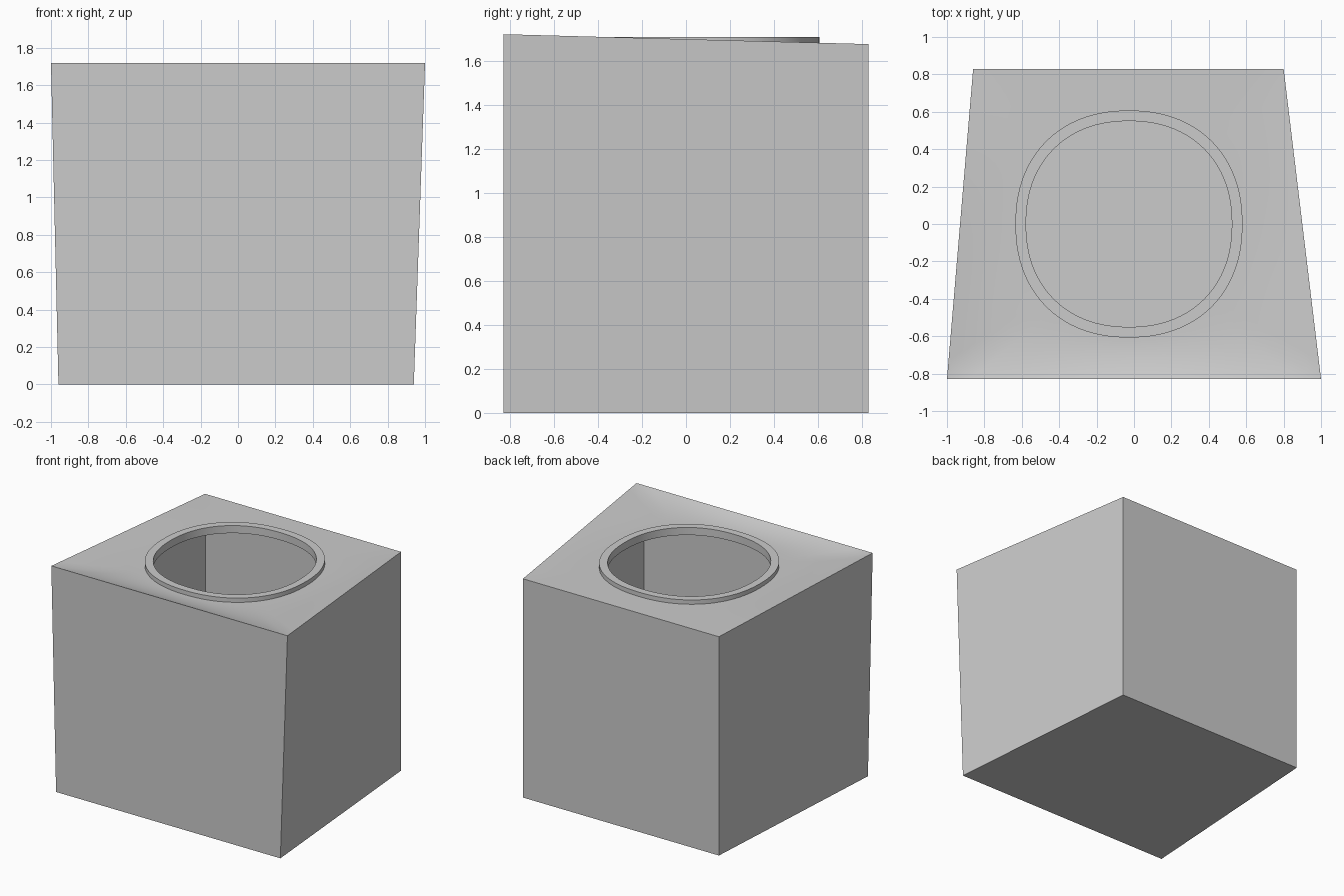
import bpy, math

cube = bpy.data.objects.get("Cube")
if cube:
    bpy.data.objects.remove(cube, do_unlink=True)

grey = bpy.data.materials.new("plain grey")
grey.use_nodes = True
colour = (0.6, 0.6, 0.6, 1)
grey.diffuse_color = colour
grey.node_tree.nodes["Principled BSDF"].inputs["Base Color"].default_value = colour

DEPTH, FRONT_Z, BACK_Z, RIM_Z = 0.83, 1.72, 1.675, 1.708
CENTRE_X = -0.027
SIDES = 96  # multiple of eight, so samples land on the box corners


def add_object(name, verts, faces, smooth=False):
    mesh = bpy.data.meshes.new(name)
    mesh.from_pydata(verts, [], faces)
    mesh.materials.append(grey)
    mesh.update()
    obj = bpy.data.objects.new(name, mesh)
    bpy.context.collection.objects.link(obj)
    if smooth:
        bpy.ops.object.select_all(action="DESELECT")
        obj.select_set(True)
        bpy.context.view_layer.objects.active = obj
        bpy.ops.object.shade_smooth_by_angle(angle=math.radians(30))
    return obj


def loft(name, loops, smooth=True):
    """Skin a stack of equal-length closed loops."""
    n = len(loops[0])
    faces = [(r * n + k, r * n + (k + 1) % n, (r + 1) * n + (k + 1) % n, (r + 1) * n + k)
             for r in range(len(loops) - 1) for k in range(n)]
    return add_object(name, [p for loop in loops for p in loop], faces, smooth)


angles = [2 * math.pi * k / SIDES for k in range(SIDES)]


def rounded_loop(radius, z):
    """Slightly squared circle around the opening."""
    loop = []
    for a in angles:
        c, s = math.cos(a), math.sin(a)
        r = radius / (abs(c) ** 2.2 + abs(s) ** 2.2) ** (1 / 2.2)
        loop.append((CENTRE_X + r * c, r * s, z))
    return loop


def edge_loop(inset=0.0):
    """Sloping tapered outline of the top."""
    loop = []
    for a in angles:
        c, s = math.cos(a), math.sin(a)
        m = max(abs(c), abs(s))
        u, v = (c / m + 1) / 2, (s / m + 1) / 2
        left, right = -1 + 0.14 * v, 1 - 0.20 * v
        loop.append((left + (right - left) * u, -DEPTH + 2 * DEPTH * v,
                     FRONT_Z + (BACK_Z - FRONT_Z) * v - inset))
    return loop


# Box walls and floor, flaring towards the top at the front
top = [(-1, -DEPTH, FRONT_Z), (1, -DEPTH, FRONT_Z), (0.80, DEPTH, BACK_Z), (-0.86, DEPTH, BACK_Z)]
base = [(-0.96, -DEPTH, 0), (0.94, -DEPTH, 0), (0.80, DEPTH, 0), (-0.86, DEPTH, 0)]
walls = [(k, (k + 1) % 4, 4 + (k + 1) % 4, 4 + k) for k in range(4)]
add_object("box_body", base + top, walls + [(3, 2, 1, 0)])

# Upright inner lining with its own floor, facing inwards
inner = [(x * 0.99, y * 0.99) for x, y, z in base]
lining = [(x, y, 0.01) for x, y in inner] + [(x, y, 1.65) for x, y in inner]
add_object("inner_lining", lining, [f[::-1] for f in walls] + [(0, 1, 2, 3)])

# Lid dips from the raised front edge to a level area round the opening
ring, edge = rounded_loop(0.60, BACK_Z), edge_loop()
lid_loops = []
for step in range(9):
    t = step / 8
    lid_loops.append([(e[0] + (r[0] - e[0]) * t, e[1] + (r[1] - e[1]) * t,
                       r[2] + (e[2] - r[2]) * (1 - t) ** 2) for e, r in zip(edge, ring)])
loft("lid", lid_loops)

# Raised rim, with its inner wall continuing to the underside of the lid
loft("opening_rim", [rounded_loop(0.607, 1.66), rounded_loop(0.607, RIM_Z),
                     rounded_loop(0.55, RIM_Z), rounded_loop(0.55, 1.65)])
underside = [(x * 0.97, y * 0.99, 1.65) for x, y, z in edge]
loft("lid_underside", [rounded_loop(0.55, 1.65), underside])
